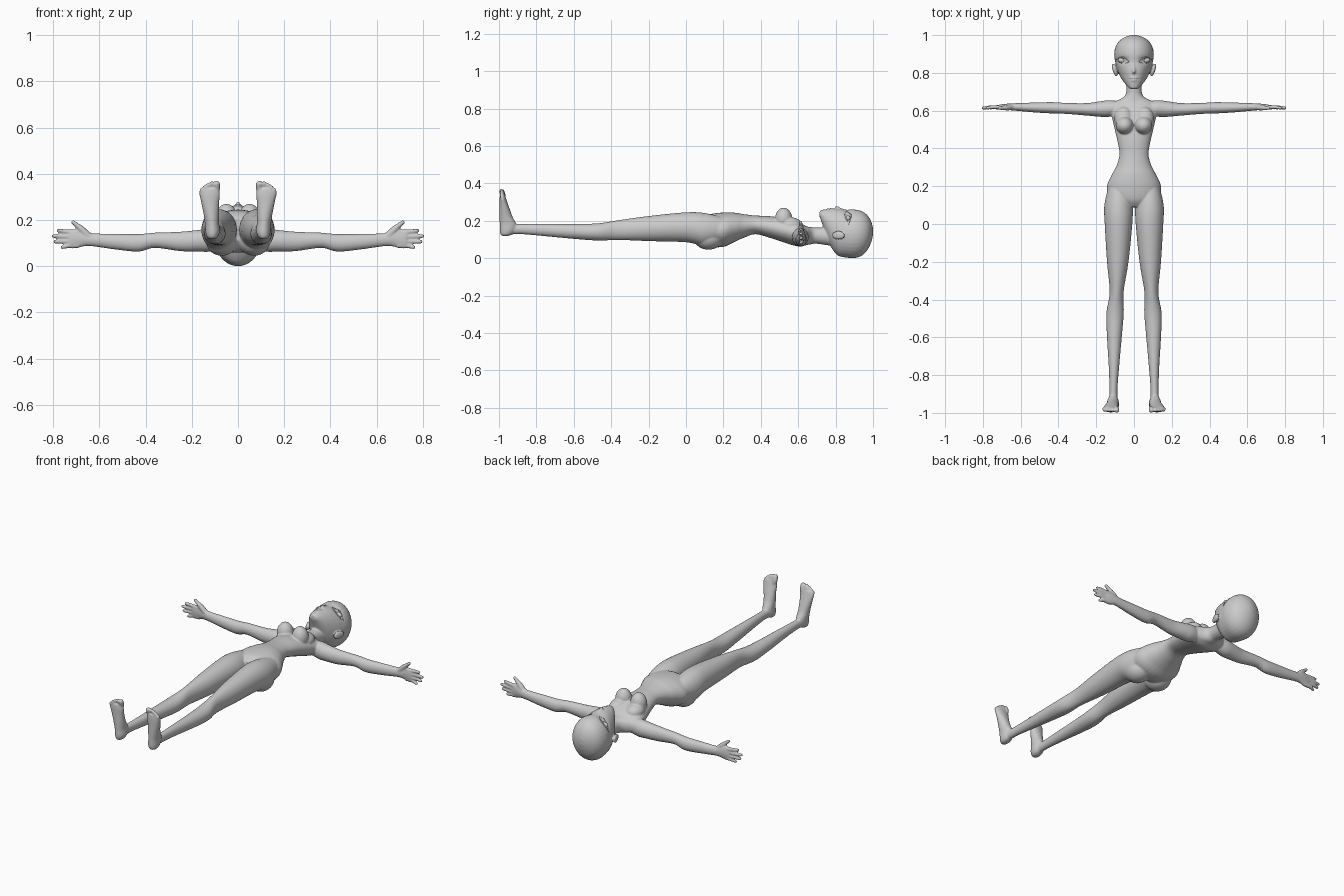
import bpy, bmesh, math
from mathutils import Vector, Matrix
from mathutils.bvhtree import BVHTree


def spline(rows, steps=5):
    """Catmull-Rom through rows of numbers."""
    out, n = [], len(rows)
    for i in range(n - 1):
        p = [rows[max(0, min(n - 1, i + k))] for k in (-1, 0, 1, 2)]
        for s in range(steps):
            t = s / steps
            out.append([0.5 * (2 * b + (c - a) * t + (2 * a - 5 * b + 4 * c - d) * t * t
                               + (3 * b - a - 3 * c + d) * t ** 3) for a, b, c, d in zip(*p)])
    return out + [list(rows[-1])]


def skin_rings(bm, rings):
    vs = [[bm.verts.new(p) for p in r] for r in rings]
    n = len(vs[0])
    for r0, r1 in zip(vs, vs[1:]):
        for i in range(n):
            bm.faces.new((r0[i], r0[(i + 1) % n], r1[(i + 1) % n], r1[i]))
    bm.faces.new(vs[0][::-1])
    bm.faces.new(vs[-1])


def loft(bm, axis, rows, side=1, n=32):
    """Elliptical sections: (position on axis, two centres, two radii)."""
    rings = []
    for t, a, b, ra, rb in spline(rows):
        ring = []
        for i in range(n):
            w = 2 * math.pi * i / n
            u, v = a + ra * math.cos(w), b + rb * math.sin(w)
            p = {'X': (t, u, v), 'Y': (u, t, v), 'Z': (u, v, t)}[axis]
            ring.append((p[0] * side, p[1], p[2]))
        rings.append(ring)
    skin_rings(bm, rings)


def ball(bm, c, r, side=1, rot=0.0):
    m = (Matrix.Translation((c[0] * side, c[1], c[2])) @ Matrix.Rotation(rot * side, 4, 'Z')
         @ Matrix.Diagonal((*r, 1)))
    bmesh.ops.create_uvsphere(bm, u_segments=28, v_segments=18, radius=1, matrix=m)


def digit(bm, rows, side=1, n=12, round_ends=True):
    """Round tube through (x, y, z, radius) with ball ends."""
    pts = spline(rows, 4)
    rings = []
    for i, p in enumerate(pts):
        d = Vector(pts[min(i + 1, len(pts) - 1)][:3]) - Vector(pts[max(i - 1, 0)][:3])
        q = d.to_track_quat('Z', 'Y')
        ring = []
        for k in range(n):
            w = 2 * math.pi * k / n
            v = Vector(p[:3]) + q @ Vector((math.cos(w), math.sin(w), 0)) * p[3]
            ring.append((v.x * side, v.y, v.z))
        rings.append(ring)
    skin_rings(bm, rings)
    if round_ends:
        ball(bm, rows[-1][:3], (rows[-1][3],) * 3, side)


def make_object(name, bm):
    bmesh.ops.recalc_face_normals(bm, faces=bm.faces)
    me = bpy.data.meshes.new(name)
    bm.to_mesh(me)
    bm.free()
    for f in me.polygons:
        f.use_smooth = True
    ob = bpy.data.objects.new(name, me)
    bpy.context.collection.objects.link(ob)
    return ob


bm = bmesh.new()
# torso and neck
loft(bm, 'Y', [(.09, 0, .16, .06, .05), (.13, 0, .15, .13, .085), (.2, 0, .152, .143, .092),
               (.26, 0, .165, .118, .078), (.31, 0, .172, .092, .063), (.37, 0, .178, .077, .05),
               (.44, 0, .168, .088, .057), (.5, 0, .155, .102, .063), (.56, 0, .14, .116, .068),
               (.61, 0, .125, .128, .063), (.645, 0, .12, .105, .05), (.67, 0, .12, .058, .046),
               (.7, 0, .12, .041, .043), (.78, 0, .115, .045, .05)])
# head
loft(bm, 'Y', [(.714, 0, .235, .018, .012), (.725, 0, .225, .031, .032), (.75, 0, .19, .053, .072),
               (.775, 0, .162, .07, .102), (.81, 0, .14, .086, .125), (.85, 0, .132, .098, .128),
               (.9, 0, .13, .105, .13), (.94, 0, .132, .097, .119), (.97, 0, .136, .077, .093),
               (.99, 0, .14, .046, .056), (1.0, 0, .142, .014, .018)])
# nose, lips
digit(bm, [(0, .86, .25, .008), (0, .83, .259, .008), (0, .805, .271, .009)])
ball(bm, (0, .772, .259), (.022, .006, .011))
ball(bm, (0, .761, .257), (.018, .006, .011))
ball(bm, (0, .728, .245), (.022, .014, .013))

for s in (1, -1):
    # leg
    loft(bm, 'Y', [(.2, .08, .158, .055, .06), (.1, .082, .154, .075, .087), (0, .082, .165, .073, .08),
                   (-.2, .086, .158, .057, .067), (-.36, .092, .15, .037, .053),
                   (-.47, .1, .14, .046, .046), (-.6, .104, .143, .039, .04),
                   (-.75, .106, .15, .028, .033), (-.88, .109, .155, .021, .027),
                   (-.96, .11, .155, .024, .03)], s)
    ball(bm, (.07, .12, .112), (.07, .08, .067), s)
    # foot and toes
    loft(bm, 'Z', [(.118, .112, -.968, .012, .014), (.128, .111, -.96, .024, .032),
                   (.15, .11, -.953, .031, .043), (.18, .112, -.951, .031, .045),
                   (.22, .115, -.962, .033, .035), (.27, .12, -.971, .038, .026),
                   (.31, .122, -.978, .044, .019), (.335, .123, -.981, .039, .014)], s)
    for x, tip, r in ((.092, .355, .0145), (.114, .357, .0105), (.13, .35, .01),
                      (.144, .341, .01), (.157, .329, .0095)):
        digit(bm, [(.5 * x + .06, -.98, .29, r), (x, -.977, tip - .025, r), (x, -.985, tip, r)], s)
    # arm and palm
    loft(bm, 'X', [(.05, .615, .12, .03, .04), (.12, .612, .113, .043, .05), (.17, .609, .11, .042, .047),
                   (.25, .607, .107, .033, .042), (.36, .612, .112, .029, .033),
                   (.43, .615, .101, .03, .038), (.53, .617, .106, .026, .034),
                   (.64, .62, .115, .019, .028), (.68, .62, .12, .016, .037),
                   (.715, .618, .118, .013, .042), (.73, .617, .118, .01, .038)], s)
    # fingers and thumb
    for z0, z1, tip in ((.148, .154, .777), (.128, .13, .799), (.108, .106, .791), (.089, .082, .76)):
        digit(bm, [(.69, .618, z0, .011), (.73, .619, z0, .0105),
                   ((.73 + tip) / 2, .618, (z0 + z1) / 2, .0097), (tip, .614, z1, .0083)], s)
    digit(bm, [(.645, .618, .128, .016), (.675, .616, .158, .015), (.695, .614, .175, .0115),
               (.713, .613, .19, .009)], s)
    # chest
    ball(bm, (.05, .522, .208), (.047, .046, .062), s)
    ball(bm, (.055, .56, .178), (.05, .06, .04), s)
    # ear
    ball(bm, (.102, .815, .122), (.011, .036, .023), s, -.3)

body = make_object("body", bm)
rem = body.modifiers.new("merge", 'REMESH')
rem.mode, rem.voxel_size, rem.use_smooth_shade = 'VOXEL', .0045, True
smo = body.modifiers.new("soften", 'SMOOTH')
smo.factor, smo.iterations = .5, 5
dg = bpy.context.evaluated_depsgraph_get()
merged = bpy.data.meshes.new_from_object(body.evaluated_get(dg))
body.modifiers.clear()
body.data = merged

# eye sockets and mouth crease pressed into the face
dents = [(.058, .866, .032, .018, .012), (-.058, .866, .032, .018, .012), (0, .7665, .024, .003, .005)]
for v in merged.vertices:
    if v.co.y > .7 and v.co.z > .15:
        for x, y, rx, ry, depth in dents:
            v.co.z -= depth * math.exp(-((v.co.x - x) / rx) ** 2 - ((v.co.y - y) / ry) ** 2)
for f in merged.polygons:
    f.use_smooth = True

# eyes and lids resting on the face surface
tree = BVHTree.FromPolygons([v.co for v in merged.vertices], [p.vertices for p in merged.polygons])


def face_z(x, y):
    return tree.ray_cast(Vector((x, y, 1)), Vector((0, 0, -1)))[0].z


eyes, lids = bmesh.new(), bmesh.new()
for s in (1, -1):
    ball(eyes, (.058, .866, face_z(.058, .866) - .012), (.028, .015, .016), s, .12)
    for h, r in ((.018, .0035), (-.013, .002)):
        arc = []
        for i in range(9):
            t = i / 4 - 1
            x, y = .06 + .033 * t, .864 + .005 * t + h * (1 - t * t)
            arc.append((x, y, face_z(x, y) + .001, r * (1.05 - .7 * abs(t))))
        digit(lids, arc, s, 8)
make_object("eyes", eyes)
make_object("eyelids", lids)
